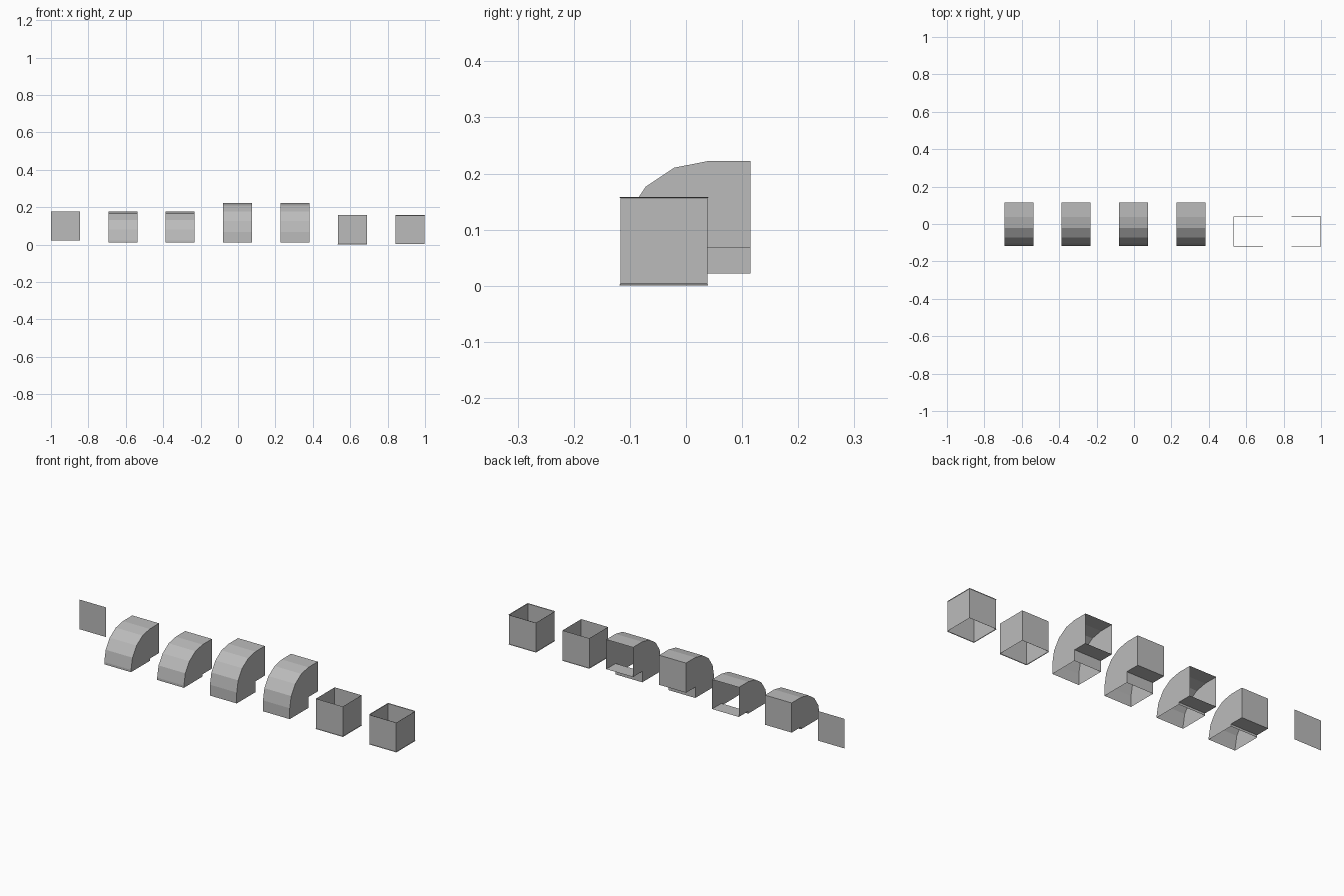
import bpy, bmesh, math

cube = bpy.data.objects.get("Cube")
if cube:
    bpy.data.objects.remove(cube, do_unlink=True)

grey = bpy.data.materials.new("duct_grey")
grey.use_nodes = True
grey.diffuse_color = (0.5, 0.5, 0.5, 1)
grey.node_tree.nodes["Principled BSDF"].inputs["Base Color"].default_value = (0.5, 0.5, 0.5, 1)

SIZE = 0.155          # width of the square duct
HALF = SIZE / 2
CORNER_Y = 0.038      # inside corner of the bends
BACK_Y = 0.115
FOOT_Z = 0.01
DUCT_Y = CORNER_Y - HALF


def finish(name, bm, x, recalc=True):
    if recalc:
        bmesh.ops.recalc_face_normals(bm, faces=bm.faces)
    mesh = bpy.data.meshes.new(name)
    bm.to_mesh(mesh)
    bm.free()
    mesh.materials.append(grey)
    obj = bpy.data.objects.new(name, mesh)
    obj.location.x = x
    bpy.context.collection.objects.link(obj)


def bend(name, x, corner_z, closed_back):
    """Square elbow: open foot, rounded outside, sharp inside corner."""
    bm = bmesh.new()
    outer = [(CORNER_Y - SIZE, FOOT_Z)]
    for i in range(5):
        a = math.radians(22.5 * i)
        outer.append((CORNER_Y - SIZE * math.cos(a), corner_z + SIZE * math.sin(a)))
    outer.append((BACK_Y, corner_z + SIZE))
    inner = [(BACK_Y, corner_z), (CORNER_Y, corner_z), (CORNER_Y, FOOT_Z)]
    profile = outer + inner
    left, right = [[bm.verts.new((s * HALF, y, z)) for y, z in profile] for s in (1, -1)]
    bm.faces.new(left)
    bm.faces.new(right)
    back_edge = len(outer) - 1
    for i in range(len(profile) - 1):
        if i != back_edge or closed_back:
            bm.faces.new((left[i], left[i + 1], right[i + 1], right[i]))
    finish(name, bm, x)


def straight(name, x, levels):
    """Open square duct lofted through (half width, height) rings."""
    bm = bmesh.new()
    rings = [[bm.verts.new((sx * h, DUCT_Y + sy * h, z))
              for sx, sy in ((-1, -1), (1, -1), (1, 1), (-1, 1))] for h, z in levels]
    for low, high in zip(rings, rings[1:]):
        for i in range(4):
            j = (i + 1) % 4
            bm.faces.new((low[i], low[j], high[j], high[i]))
    finish(name, bm, x, recalc=False)


# Flat end cover
bm = bmesh.new()
bm.faces.new([bm.verts.new((sx * HALF, 0.117, z))
              for sx, z in ((-1, 0.022), (1, 0.022), (1, 0.177), (-1, 0.177))])
finish("end_cover", bm, -0.9225, recalc=False)

# Short and tall bends, each with a closed and an open back
bend("short_bend_closed", -0.615, 0.022, True)
bend("short_bend_open", -0.309, 0.022, False)
bend("tall_bend_closed", -0.003, 0.067, True)
bend("tall_bend_open", 0.304, 0.067, False)

# Straight ducts with thin rims
RIM = HALF + 0.002
straight("straight_duct", 0.611, [(RIM, 0.0), (HALF, 0.002), (HALF, 0.158)])
straight("rimmed_duct", 0.9205, [(RIM, 0.002), (HALF, 0.004), (HALF, 0.156), (RIM, 0.158)])
